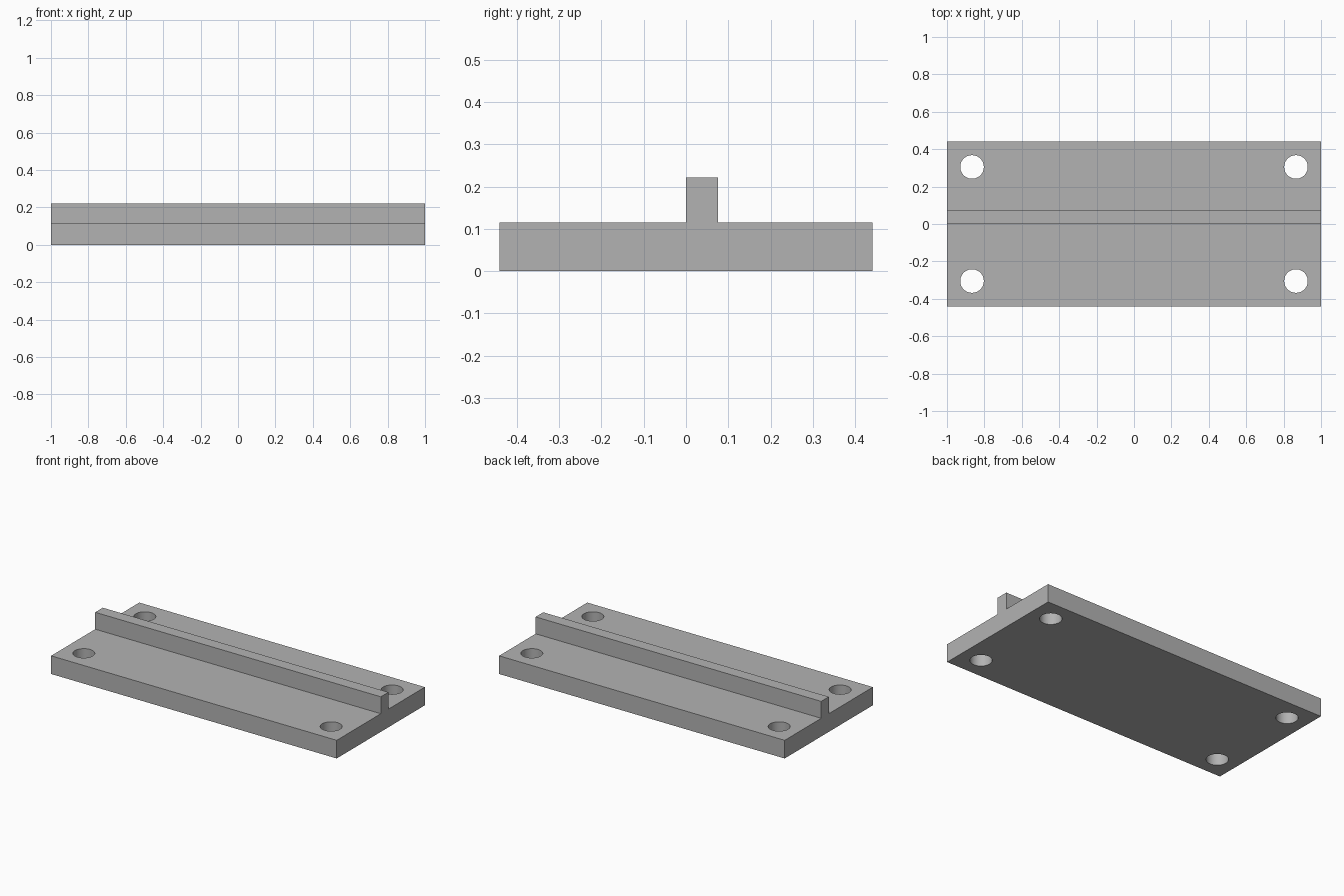
import bpy
import bmesh
import math

cube = bpy.data.objects.get("Cube")
if cube:
    bpy.data.objects.remove(cube, do_unlink=True)

HALF_LENGTH, HALF_DEPTH = 1.0, 0.441
PLATE_TOP, RIB_TOP, RIB_BACK = 0.115, 0.222, 0.076
HOLE_X, HOLE_Y, HOLE_RADIUS = 0.866, 0.305, 0.063

# Single grey material
grey = bpy.data.materials.new("grey")
grey.use_nodes = True
colour = (0.45, 0.45, 0.45, 1)
grey.diffuse_color = colour
grey.node_tree.nodes["Principled BSDF"].inputs["Base Color"].default_value = colour


def add_object(name, bm):
    bmesh.ops.recalc_face_normals(bm, faces=bm.faces)
    mesh = bpy.data.meshes.new(name)
    bm.to_mesh(mesh)
    bm.free()
    mesh.materials.append(grey)
    obj = bpy.data.objects.new(name, mesh)
    bpy.context.collection.objects.link(obj)
    return obj


# Plate with its upright rib, one profile extruded along x
profile = [(-HALF_DEPTH, 0), (HALF_DEPTH, 0), (HALF_DEPTH, PLATE_TOP),
           (RIB_BACK, PLATE_TOP), (RIB_BACK, RIB_TOP), (0, RIB_TOP),
           (0, PLATE_TOP), (-HALF_DEPTH, PLATE_TOP)]
bm = bmesh.new()
end = bm.faces.new([bm.verts.new((-HALF_LENGTH, y, z)) for y, z in profile])
extruded = bmesh.ops.extrude_face_region(bm, geom=[end])["geom"]
bmesh.ops.translate(bm, vec=(2 * HALF_LENGTH, 0, 0),
                    verts=[v for v in extruded if isinstance(v, bmesh.types.BMVert)])
plate = add_object("ribbed_mounting_plate", bm)

# Cutter for the four corner bolt holes
bm = bmesh.new()
for sx in (-1, 1):
    for sy in (-1, 1):
        hole = bmesh.ops.create_cone(bm, cap_ends=True, segments=48, depth=1,
                                     radius1=HOLE_RADIUS, radius2=HOLE_RADIUS)
        bmesh.ops.translate(bm, verts=hole["verts"],
                            vec=(sx * HOLE_X, sy * HOLE_Y, 0))
cutter = add_object("bolt_hole_cutter", bm)

# Cut the holes, then drop the cutter
cut = plate.modifiers.new("bolt_holes", "BOOLEAN")
cut.operation = "DIFFERENCE"
cut.solver = "EXACT"
cut.object = cutter
bpy.ops.object.select_all(action="DESELECT")
bpy.context.view_layer.objects.active = plate
plate.select_set(True)
bpy.ops.object.modifier_apply(modifier=cut.name)
bpy.data.objects.remove(cutter, do_unlink=True)

# Smooth hole walls, crisp edges elsewhere
bpy.ops.object.shade_smooth_by_angle(angle=math.radians(30))
